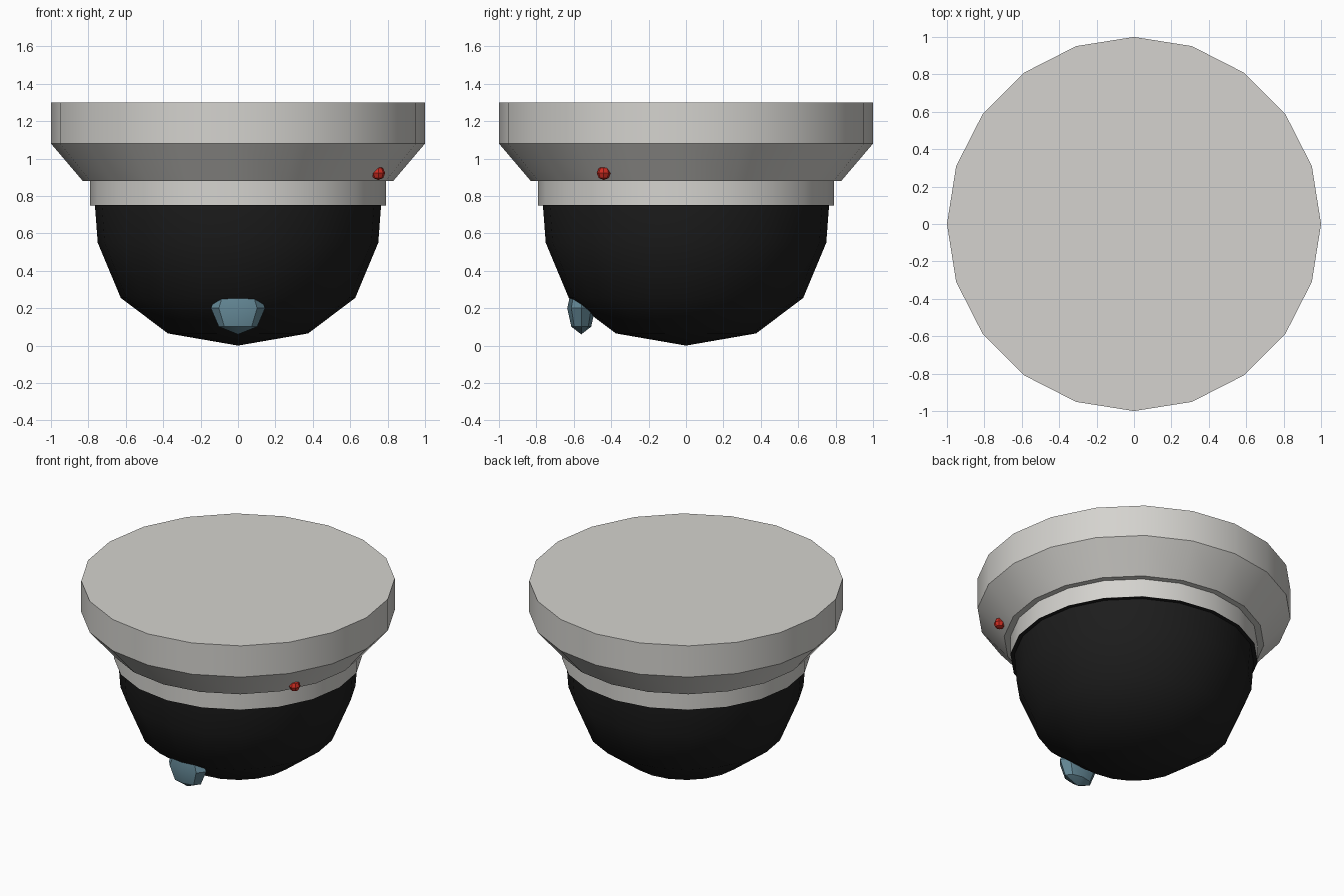
import bpy, bmesh, math
from mathutils import Matrix

if "Cube" in bpy.data.objects:
    bpy.data.objects.remove(bpy.data.objects["Cube"])

SIDES = 20


def material(name, rgb):
    m = bpy.data.materials.new(name)
    m.diffuse_color = (*rgb, 1)
    m.use_nodes = True
    m.node_tree.nodes["Principled BSDF"].inputs["Base Color"].default_value = m.diffuse_color
    return m


grey = material("warm grey", (0.66, 0.65, 0.62))
black = material("tinted black", (0.012, 0.012, 0.012))
blue = material("lens blue", (0.13, 0.25, 0.31))
red = material("indicator red", (0.62, 0.025, 0.015))


def finish(name, bm, mat, angle):
    bmesh.ops.recalc_face_normals(bm, faces=bm.faces[:])
    me = bpy.data.meshes.new(name)
    bm.to_mesh(me)
    bm.free()
    me.materials.append(mat)
    ob = bpy.data.objects.new(name, me)
    bpy.context.collection.objects.link(ob)
    bpy.ops.object.select_all(action='DESELECT')
    bpy.context.view_layer.objects.active = ob
    ob.select_set(True)
    bpy.ops.object.shade_smooth_by_angle(angle=math.radians(angle))
    return ob


def lathe(name, profile, mat, angle=30):
    """Revolve (radius, z) points around z; ends are capped, radius 0 is a tip."""
    bm = bmesh.new()
    rings = []
    for r, z in profile:
        n = SIDES if r > 0 else 1
        rings.append([bm.verts.new((r * math.cos(math.tau * i / SIDES),
                                    r * math.sin(math.tau * i / SIDES), z)) for i in range(n)])
    for a, b in zip(rings, rings[1:]):
        for i in range(SIDES):
            j = (i + 1) % SIDES
            if len(b) == 1:
                bm.faces.new((a[i], a[j], b[0]))
            else:
                bm.faces.new((a[i], a[j], b[j], b[i]))
    for ring in (rings[0], rings[-1]):
        if len(ring) > 1:
            bm.faces.new(ring)
    return finish(name, bm, mat, angle)


def bead(name, centre, radii, mat):
    """Low-poly ellipsoid half sunk into the body."""
    bm = bmesh.new()
    bmesh.ops.create_uvsphere(bm, u_segments=8, v_segments=4, radius=1,
                              matrix=Matrix.Translation(centre) @ Matrix.Diagonal((*radii, 1)))
    return finish(name, bm, mat, 30)


# ceiling mount with tapered skirt
lathe("mount_housing", [(1, 1.3), (1, 1.08), (0.83, 0.88)], grey)
# collar between mount and dome
lathe("collar", [(0.79, 0.89), (0.79, 0.752)], grey)
# tinted dome, closing off the underside of the collar
lathe("dome", [(0.79, 0.752), (0.79, 0.75), (0.765, 0.749), (0.75, 0.55),
               (0.627, 0.255), (0.375, 0.065), (0, 0)], black, 60)
# lens on the front of the dome, indicator light on the skirt
bead("lens", (0, -0.56, 0.2), (0.145, 0.075, 0.14), blue)
bead("indicator_light", (0.75, -0.44, 0.922), (0.037, 0.037, 0.037), red)
